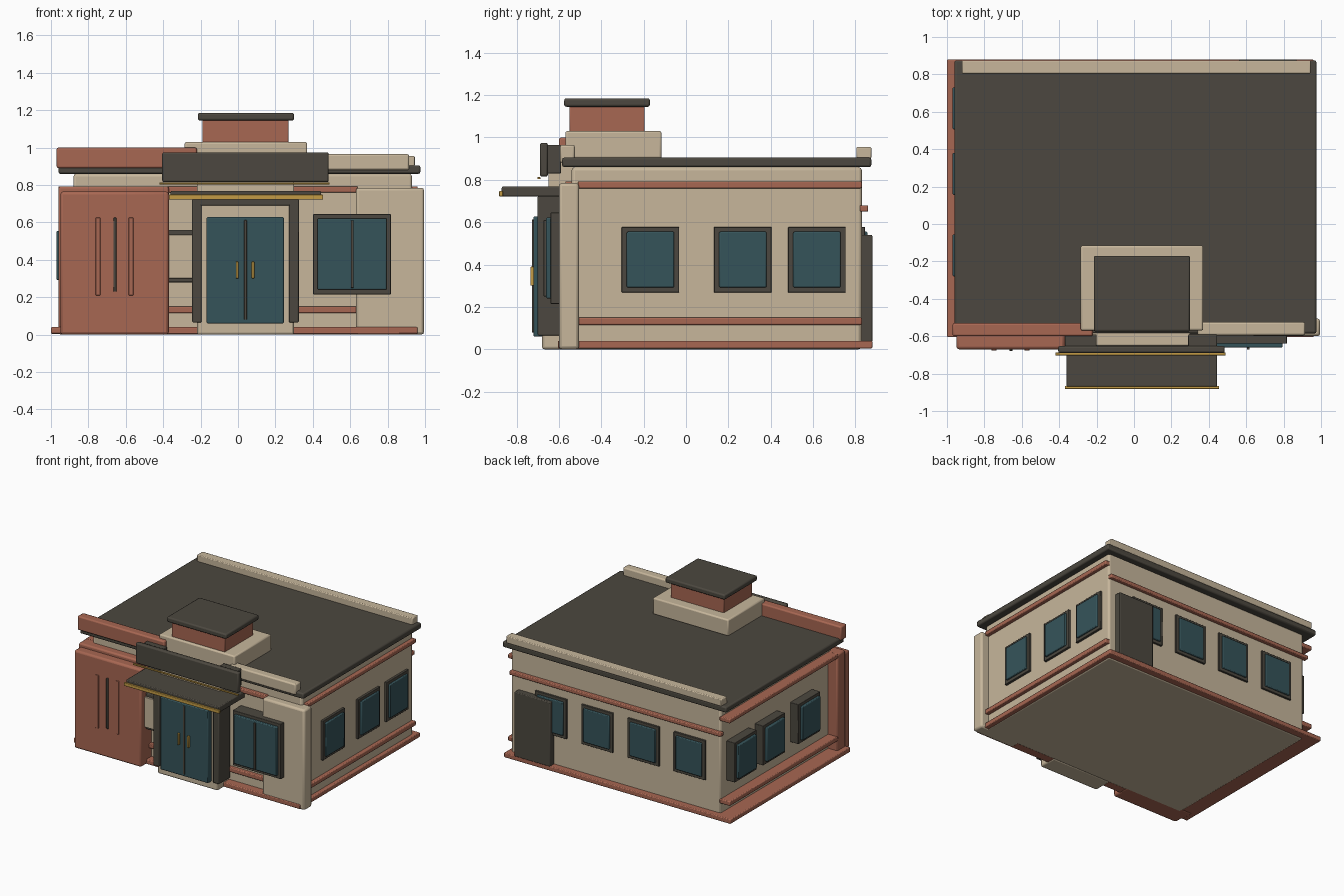
import bpy


def material(name, rgb):
    m = bpy.data.materials.new(name)
    m.diffuse_color = (*rgb, 1)
    return m


BRICK = material("brick red", (0.39, 0.135, 0.085))
BEIGE = material("warm beige", (0.57, 0.47, 0.33))
DARK = material("charcoal brown", (0.072, 0.064, 0.05))
GLASS = material("dark teal glass", (0.036, 0.088, 0.102))
GOLD = material("gold trim", (0.55, 0.33, 0.06))


def box(name, x, y, z, mat, bevel=0.006):
    """Box from three (min, max) ranges with softly rounded edges."""
    bpy.ops.mesh.primitive_cube_add(size=1)
    ob = bpy.context.object
    ob.name = name
    ranges = (x, y, z)
    for v in ob.data.vertices:
        v.co = [(r[0] + r[1]) / 2 + c * (r[1] - r[0]) for r, c in zip(ranges, v.co)]
    ob.data.materials.append(mat)
    if bevel:
        b = ob.modifiers.new("rounded edges", 'BEVEL')
        b.width = min(bevel, 0.3 * min(r[1] - r[0] for r in ranges))
        b.segments = 2
    bpy.ops.object.shade_smooth_by_angle()
    return ob


# Main volume, plinth and roof
box("body", (-0.88, 0.93), (-0.54, 0.83), (0, 0.86), BEIGE, 0.015)
box("plinth", (-1.0, 0.96), (-0.605, 0.88), (0.004, 0.04), BRICK)
box("roof_slab", (-0.96, 0.975), (-0.585, 0.875), (0.86, 0.905), DARK, 0.01)
box("back_parapet", (-0.92, 0.945), (0.805, 0.875), (0.9, 0.955), BEIGE)
box("front_left_parapet", (-0.97, -0.22), (-0.6, -0.53), (0.89, 1.0), BRICK, 0.01)
box("front_right_parapet", (0.34, 0.915), (-0.595, -0.525), (0.88, 0.965), BEIGE, 0.01)

# Stepped roof tower
box("tower_base", (-0.285, 0.37), (-0.57, -0.115), (0.9, 1.03), BEIGE, 0.01)
box("tower_neck", (-0.19, 0.27), (-0.55, -0.195), (1.02, 1.15), BRICK)
box("tower_cap", (-0.215, 0.3), (-0.575, -0.17), (1.145, 1.185), DARK, 0.01)

# Horizontal trim bands
for z in ((0.115, 0.15), (0.76, 0.793)):
    box("right_band", (0.92, 0.96), (-0.51, 0.83), z, BRICK)
    box("left_band", (-0.96, -0.87), (-0.51, 0.83), z, BRICK)
    box("front_band", (-0.4, 0.64), (-0.57, -0.53), z, BRICK)
box("back_band", (-0.9, 0.93), (0.82, 0.86), (0.65, 0.68), BRICK)

# Corner pillars
box("left_pillar_back", (-0.96, -0.37), (-0.6, -0.5), (0, 0.793), BRICK, 0.012)
box("left_pillar_front", (-0.95, -0.37), (-0.67, -0.55), (0, 0.765), BRICK, 0.015)
box("right_pillar", (0.63, 0.995), (-0.6, -0.505), (0, 0.785), BEIGE, 0.015)
for x in (-0.748, -0.572):
    box("pillar_fin", (x - 0.013, x + 0.013), (-0.677, -0.66), (0.21, 0.625), BRICK, 0.003)
box("pillar_slot", (-0.666, -0.65), (-0.679, -0.66), (0.23, 0.625), DARK, 0.003)

# Niche panel beside the entrance
box("niche_frame", (-0.375, -0.23), (-0.61, -0.53), (0.28, 0.56), DARK)
box("niche_panel", (-0.38, -0.235), (-0.625, -0.53), (0.3, 0.535), BEIGE, 0.003)

# Entrance: surround, dark posts, glazed doors
box("entrance_upper", (-0.22, 0.3), (-0.65, -0.53), (0.7, 0.9), BEIGE)
box("entrance_surround", (-0.22, 0.3), (-0.68, -0.53), (0, 0.7), BEIGE, 0.012)
for x0, x1 in ((-0.245, -0.195), (0.273, 0.325)):
    box("door_post", (x0, x1), (-0.7, -0.56), (0.065, 0.725), DARK)
box("door_header", (-0.245, 0.325), (-0.7, -0.56), (0.69, 0.725), DARK)
box("door_glass", (-0.168, 0.245), (-0.72, -0.66), (0.06, 0.628), GLASS)
box("door_mullion", (0.033, 0.047), (-0.727, -0.7), (0.08, 0.612), DARK, 0.002)
for x in (-0.005, 0.08):
    box("door_handle", (x - 0.007, x + 0.007), (-0.735, -0.71), (0.3, 0.39), GOLD, 0.003)

# Canopy and blank sign board with gold edges
box("canopy", (-0.36, 0.445), (-0.87, -0.55), (0.722, 0.768), DARK)
box("canopy_trim", (-0.37, 0.455), (-0.882, -0.865), (0.722, 0.748), GOLD, 0.003)
box("sign_board", (-0.405, 0.485), (-0.69, -0.652), (0.815, 0.975), DARK, 0.01)
box("sign_trim", (-0.42, 0.49), (-0.702, -0.688), (0.803, 0.813), GOLD, 0.002)
for x0, x1 in ((-0.37, -0.2), (0.29, 0.445)):
    box("sign_bracket", (x0, x1), (-0.66, -0.59), (0.83, 0.965), DARK)

# Front window
box("front_window_frame", (0.402, 0.817), (-0.64, -0.53), (0.215, 0.645), DARK, 0.003)
box("front_window_glass", (0.425, 0.795), (-0.66, -0.6), (0.24, 0.622), GLASS)
box("front_window_mullion", (0.604, 0.618), (-0.672, -0.65), (0.25, 0.61), DARK, 0.002)

# Side windows
FRAME_Z, PANE_Z = (0.268, 0.577), (0.292, 0.555)
for c in (-0.168, 0.268, 0.618):
    frame_y, pane_y = (c - 0.136, c + 0.136), (c - 0.112, c + 0.112)
    box("right_window_frame", (0.91, 0.948), frame_y, FRAME_Z, DARK, 0.003)
    box("right_window_glass", (0.91, 0.962), pane_y, PANE_Z, GLASS)
    box("left_window_frame", (-0.95, -0.86), frame_y, FRAME_Z, DARK, 0.003)
    box("left_window_glass", (-0.97, -0.86), pane_y, PANE_Z, GLASS)

# Back windows and service door
for c in (0.58, 0.18, -0.22, -0.62):
    box("back_window_frame", (c - 0.136, c + 0.136), (0.81, 0.845), FRAME_Z, DARK, 0.003)
    box("back_window_glass", (c - 0.112, c + 0.112), (0.81, 0.857), PANE_Z, GLASS)
box("back_door", (0.56, 0.87), (0.82, 0.88), (0.035, 0.54), DARK)
